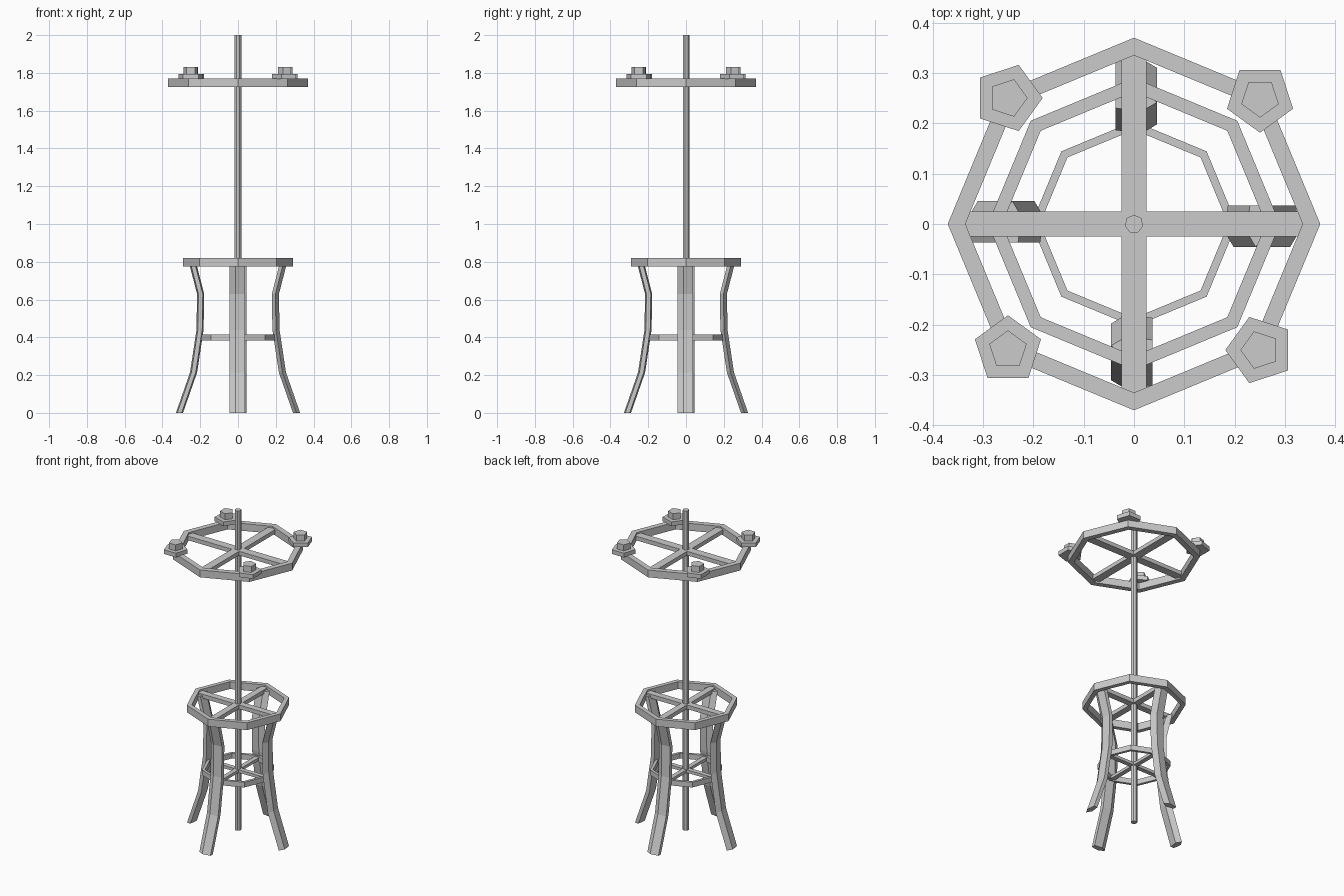
import bpy, bmesh
from math import sin, cos, pi, radians

if "Cube" in bpy.data.objects:
    bpy.data.objects.remove(bpy.data.objects["Cube"])


def finish(name, bm):
    bmesh.ops.recalc_face_normals(bm, faces=bm.faces)
    me = bpy.data.meshes.new(name)
    bm.to_mesh(me)
    bm.free()
    ob = bpy.data.objects.new(name, me)
    bpy.context.collection.objects.link(ob)
    return ob


def circle(n, r, start=0.0):
    return [(r * cos(start + 2 * pi * i / n), r * sin(start + 2 * pi * i / n)) for i in range(n)]


def skin(bm, loops, closed=False):
    """Bridge successive vertex loops; cap the ends unless closed."""
    loops = [[bm.verts.new(p) for p in lp] for lp in loops]
    pairs = list(zip(loops, loops[1:]))
    if closed:
        pairs.append((loops[-1], loops[0]))
    else:
        bm.faces.new(loops[0][::-1])
        bm.faces.new(loops[-1])
    n = len(loops[0])
    for a, b in pairs:
        for i in range(n):
            j = (i + 1) % n
            bm.faces.new((a[i], a[j], b[j], b[i]))


def prism(name, n, r, z0, z1, start=0.0, center=(0, 0)):
    bm = bmesh.new()
    skin(bm, [[(x + center[0], y + center[1], z) for x, y in circle(n, r, start)] for z in (z0, z1)])
    return finish(name, bm)


def ring(name, r_out, r_in, z0, z1):
    bm = bmesh.new()
    skin(bm, [[(x, y, z) for x, y in circle(8, r)]
              for r, z in ((r_out, z0), (r_out, z1), (r_in, z1), (r_in, z0))], closed=True)
    return finish(name, bm)


def bar(name, size, z):
    bpy.ops.mesh.primitive_cube_add(size=1, location=(0, 0, z))
    ob = bpy.context.object
    ob.name = name
    ob.scale = size


# Octagonal hoops with crossed spokes: name, outer, inner, z range, spoke width, spoke height
for name, ro, ri, z0, z1, w, h in (
        ("top", 0.37, 0.335, 1.725, 1.77, 0.05, 0.025),
        ("middle", 0.29, 0.262, 0.775, 0.82, 0.04, 0.025),
        ("lower", 0.204, 0.187, 0.382, 0.414, 0.028, 0.018)):
    ring(name + "_hoop", ro, ri, z0, z1)
    zc = (z0 + z1) / 2
    bar(name + "_spoke_x", (2 * ri + 0.01, w, h), zc)
    bar(name + "_spoke_y", (w, 2 * ri + 0.01, h), zc)

# Centre pole
prism("centre_pole", 7, 0.0185, 0.03, 2.0, pi / 2)

# Curved legs: flattened pentagon section swept along (radius, height) path
path = [(0.31, 0.0), (0.235, 0.215), (0.201, 0.44), (0.198, 0.63), (0.242, 0.80)]
for k in range(4):
    a = k * pi / 2
    bm = bmesh.new()
    loops = []
    for r, z in path:
        loops.append([((r + v * 0.43) * cos(a) - u * sin(a), (r + v * 0.43) * sin(a) + u * cos(a), z)
                      for u, v in circle(5, 0.046, pi)])
    skin(bm, loops)
    finish("leg_%d" % (k + 1), bm)

# Stepped pentagonal knobs on the top hoop
for k in range(4):
    a = radians(45 + 90 * k)
    c = (0.354 * cos(a), 0.354 * sin(a))
    turn = -pi / 2 + k * pi / 2
    prism("knob_base_%d" % (k + 1), 5, 0.069, 1.767, 1.793, turn, c)
    prism("knob_cap_%d" % (k + 1), 5, 0.039, 1.79, 1.83, turn, c)
